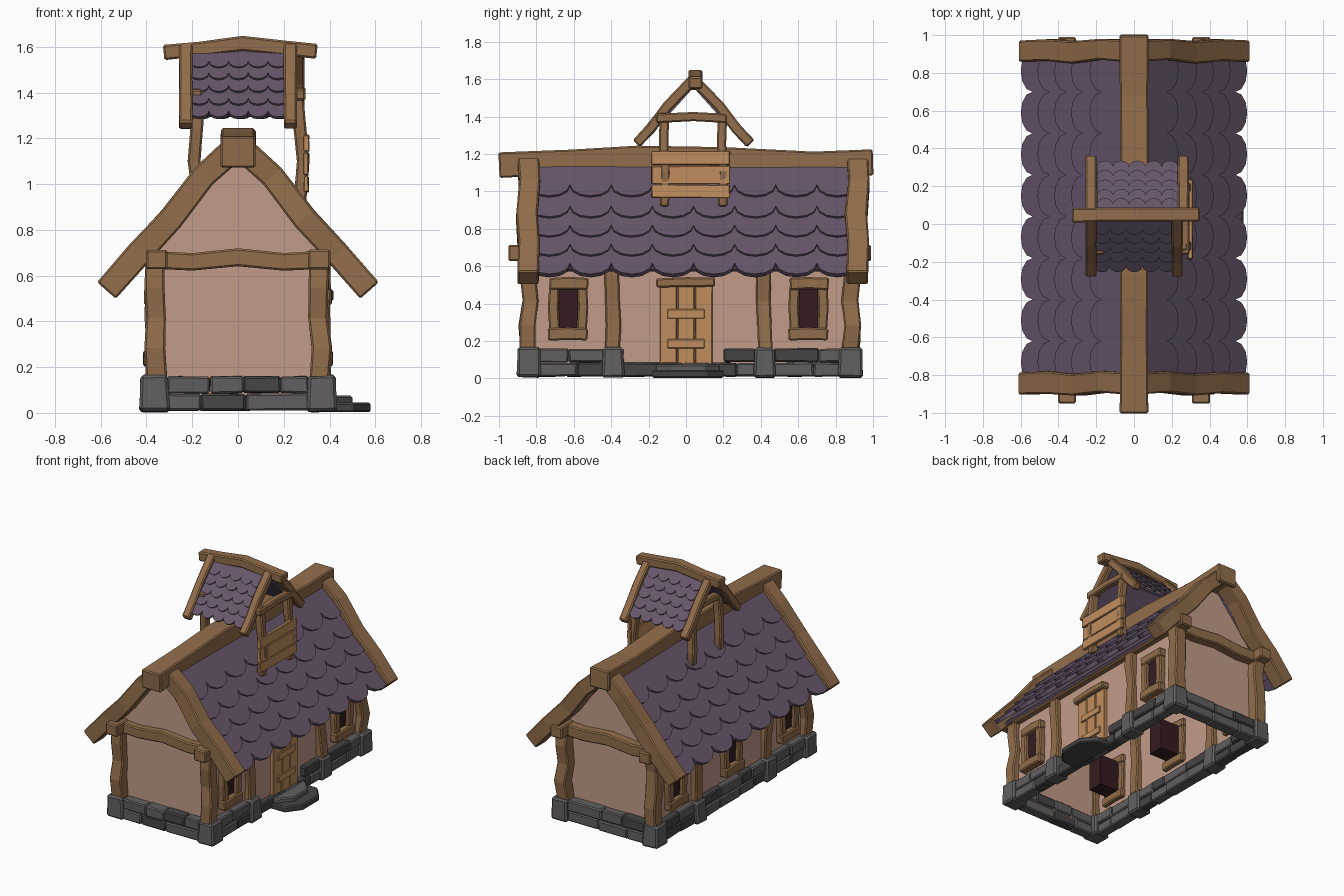
import bpy, bmesh, math, random
from mathutils import Vector

random.seed(4)
if bpy.data.objects.get("Cube"):
    bpy.data.objects.remove(bpy.data.objects["Cube"])


def material(name, r, g, b):
    m = bpy.data.materials.new(name)
    m.use_nodes = True
    m.diffuse_color = (r, g, b, 1)
    m.node_tree.nodes["Principled BSDF"].inputs["Base Color"].default_value = (r, g, b, 1)
    return m


WOOD = material("brown timber", .29, .155, .07)
PLANK = material("light planks", .53, .27, .11)
PLASTER = material("pink plaster", .54, .33, .25)
TILE = material("purple tiles", .135, .092, .145)
STONE = material("grey stone", .12, .115, .115)
DARK_STONE = material("dark stone", .062, .059, .06)
GLASS = material("dark window", .035, .012, .014)
X, Y, Z = Vector((1, 0, 0)), Vector((0, 1, 0)), Vector((0, 0, 1))


def finish(name, bm, mat, bevel=0):
    bmesh.ops.recalc_face_normals(bm, faces=bm.faces)
    me = bpy.data.meshes.new(name)
    bm.to_mesh(me)
    bm.free()
    me.materials.append(mat)
    ob = bpy.data.objects.new(name, me)
    bpy.context.collection.objects.link(ob)
    if bevel:
        mod = ob.modifiers.new("bevel", 'BEVEL')
        mod.width, mod.segments = bevel, 1
    return ob


def box(name, lo, hi, mat, bevel=.006, jitter=0, taper=1):
    bm = bmesh.new()
    bmesh.ops.create_cube(bm, size=1)
    lo, hi = Vector(lo), Vector(hi)
    for v in bm.verts:
        if v.co.z > 0:
            v.co.x *= taper
            v.co.y *= taper
        v.co = (lo + hi) / 2 + v.co * (hi - lo)
        v.co += Vector(random.uniform(-jitter, jitter) for _ in range(3))
    return finish(name, bm, mat, bevel)


def beam(name, path, w, h, side, mat=WOOD, wobble=.004):
    """Hewn timber: a rectangle, w along side and h across, swept on a path."""
    pts, bm, rings = [Vector(p) for p in path], bmesh.new(), []
    for i, p in enumerate(pts):
        t = (pts[min(i + 1, len(pts) - 1)] - pts[max(i - 1, 0)]).normalized()
        up = t.cross(side).normalized()
        k = 1 + random.uniform(-wobble, wobble) * 12
        rings.append([bm.verts.new(p + side * a * w * k / 2 + up * b * h * k / 2)
                      for a, b in ((-1, -1), (1, -1), (1, 1), (-1, 1))])
    for r, q in zip(rings, rings[1:]):
        for j in range(4):
            bm.faces.new((r[j], r[j - 1], q[j - 1], q[j]))
    bm.faces.new(rings[0])
    bm.faces.new(rings[-1])
    return finish(name, bm, mat, .008)


def post(name, x, y, z0, z1, size, bend=.012):
    path = [(x + random.uniform(-bend, bend), y + random.uniform(-bend, bend),
             z0 + (z1 - z0) * i / 4) for i in range(5)]
    return beam(name, path, size, size, X)


def prism(name, outline, offset, mat, bevel=0, open_base=False):
    bm = bmesh.new()
    face = bm.faces.new([bm.verts.new(p) for p in outline])
    new = bmesh.ops.extrude_face_region(bm, geom=[face], use_keep_orig=True)["geom"]
    bmesh.ops.translate(bm, vec=offset, verts=[v for v in new if isinstance(v, bmesh.types.BMVert)])
    if open_base:
        low = [f for f in bm.faces if all(v.co.z < .05 for v in f.verts)]
        bmesh.ops.delete(bm, geom=low, context='FACES')
    return finish(name, bm, mat, bevel)


def tiles(name, ridge, along, down, start, width, count, rows, length, scallop, thick):
    """Rows of scalloped tiles; rows hold the distance of each lower edge from the ridge."""
    normal = along.cross(down).normalized()
    if normal.z < 0:
        normal = -normal
    bm = bmesh.new()
    for bottom in rows:
        top = max(bottom - length, .01)
        for c in range(count):
            u0, mid = start + c * width, start + (c + .5) * width
            edge = [(u0, top), (u0 + width, top)]
            for k in range(7):
                a = math.pi * k / 6
                edge.append((mid + math.cos(a) * width / 2, bottom - scallop * (1 - math.sin(a))))
            layers = []
            for n in (0, thick):
                layers.append([bm.verts.new(ridge + along * u + down * v + normal *
                                            (n - thick * 1.2 + thick * 1.1 * (v - top) / length))
                               for u, v in edge])
            bm.faces.new(layers[0])
            bm.faces.new(layers[1])
            for j in range(len(edge)):
                bm.faces.new((layers[0][j - 1], layers[0][j], layers[1][j], layers[1][j - 1]))
    finish(name, bm, TILE)
    # Boarding under the tiles
    a, b = start, start + width * count
    v0, v1 = .02, rows[-1] - scallop
    quad = [ridge + along * u + down * v - normal * thick * 1.2
            for u, v in ((a, v0), (b, v0), (b, v1), (a, v1))]
    prism(name + "_boarding", quad, -normal * thick * .7, TILE)


# Plaster walls with gables, open underneath
prism("walls", [(-.36, -.82, .02), (.36, -.82, .02), (.36, -.82, .7), (0, -.82, 1.13),
                (-.36, -.82, .7)], (0, 1.67, 0), PLASTER, open_base=True)

# Foundation
POST_Y = (-.84, -.39, .42, .88)


def stone_run(name, a, b, along_y, fixed, doorway=False):
    for row in range(2):
        t = a
        while t < b - .02:
            e = t + random.uniform(.12, .24)
            if b - e < .09:
                e = b
            if not (doorway and row and t < .16 and e > -.18):
                d = .04 + random.uniform(-.006, .006)
                z = .01 + row * .076
                lo, hi = (t, fixed - d, z), (e, fixed + d, z + .074)
                if along_y:
                    lo, hi = (lo[1], lo[0], lo[2]), (hi[1], hi[0], hi[2])
                box(name, lo, hi, random.choice((STONE, STONE, DARK_STONE)), .008, .003)
            t = e


for s in (-1, 1):
    for a, b in zip(POST_Y, POST_Y[1:]):
        stone_run("side_stone", a + .05, b - .05, True, s * .365, s > 0 and a < 0 < b)
    stone_run("end_stone", -.31, .31, False, .015 + s * .865)
    for y in POST_Y:
        corner = abs(y) > .5
        cx = s * (.365 if corner else .37)
        r = .066 if corner else .06
        box("footing_stone", (cx - r, y - r, .005), (cx + r, y + r, .165), STONE, .012, .004, .9)
        post("wall_post", s * .358, y, .15, .68, .088 if corner else .08)
    # Long plates whose ends show past the gables
    beam("wall_plate", [(s * .355, -.95, .67), (s * .355, .02, .675), (s * .355, .99, .67)], .095, .085, X)
    # Gable tie beams
    y = .02 + s * .86
    beam("gable_tie_beam", [(-.39, y, .67), (-.2, y, .66), (0, y, .68), (.2, y, .66), (.39, y, .67)],
         .07, .08, Y)

# Entrance steps
for name, reach, half, z0, z1, mat in (("lower_step", .58, .19, .003, .045, DARK_STONE),
                                       ("upper_step", .5, .17, .03, .075, STONE)):
    plan = [(.37, -half), (reach - .08, -half), (reach, -half * .45), (reach, half * .5),
            (reach - .08, half), (.37, half)]
    prism(name, [(x, y + .01, z0) for x, y in plan], (0, 0, z1 - z0), mat, .008)

# Plank door
for i in range(3):
    y = -.14 + i * .095
    box("door_plank", (.34, y, .07), (.385 + .004 * (i % 2), y + .09, .51), PLANK, .004, .002)
for z in (.16, .32):
    box("door_batten", (.38, -.1, z), (.396, .1, z + .05), PLANK, .004)
beam("door_lintel", [(.375, -.16, .51), (.375, 0, .515), (.375, .155, .515)], .08, .05, X)


# Windows with rough timber frames
def window(s, y):
    x = s * .37
    box("window_recess", (min(s * .18, s * .375), y - .06, .26),
        (max(s * .18, s * .375), y + .06, .49), GLASS, 0)
    beam("window_sill", [(x, y - .108, .235), (x, y, .24), (x, y + .105, .235)], .085, .065, X)
    beam("window_lintel", [(x, y - .1, .505), (x, y, .51), (x, y + .108, .505)], .08, .065, X)
    for side in (-1, 1):
        beam("window_jamb", [(x, y + side * .072, .25), (x, y + side * .08, .38),
                             (x, y + side * .074, .5)], .065, .055, X)


for s, places in ((1, (-.63, .655)), (-1, (-.63, .015, .655))):
    for y in places:
        window(s, y)

# Main roof
for s in (-1, 1):
    tiles("roof_tiles", Vector((0, 0, 1.21)), Y, Vector((s * .656, 0, -.755)), -.84, .22, 8,
          (.33, .48, .615, .75, .885), .32, .085, .028)
    for y in (-.845, .915):
        beam("gable_rafter", [(0, y, 1.17), (s * .15, y + .01, 1.035), (s * .29, y - .006, .85),
                              (s * .43, y + .006, .70), (s * .575, y, .535)], .115, .11, Y)
beam("ridge_beam", [(0, -1, 1.14), (0, -.62, 1.158), (0, -.26, 1.178), (.005, .2, 1.17),
                    (0, .68, 1.145), (0, 1, 1.155)], .15, .135, X)

# Roof turret: posts, ties, rafters, tiles and ridge
for x, lean in ((-.18, -.012), (.27, .015)):
    for y in (-.115, .195):
        beam("turret_post", [(x, y, .92 if x > 0 else 1.0), (x + lean, y + .005, 1.1),
                             (x, y - .005, 1.25), (x - lean, y, 1.42)], .055, .05, X)
    beam("turret_tie", [(x, -.16, 1.39), (x, .04, 1.4), (x, .22, 1.39)], .05, .05, X)
for s in (-1, 1):
    shift = .016 * s
    run = Vector((0, s * .67, -.742))
    tiles("turret_tiles", Vector((0, .04, 1.6)), X, run, -.205 + shift / 2, .086, 5,
          (.13, .2, .275, .35, .425), .13, .04, .016)
    for x in (-.228, .245 + shift):
        beam("turret_rafter", [(x, .04, 1.6), (x, .04 + s * .14, 1.455), (x, .04 + s * .23, 1.335),
                               (x, .04 + s * .305, 1.255)], .058, .055, Y.cross(Z))
beam("turret_ridge", [(-.325, .045, 1.575), (-.17, .05, 1.59), (.02, .05, 1.615), (.2, .05, 1.595),
                      (.345, .05, 1.58)], .075, .065, Y)

# Plank board on the turret's door side
for z0, z1 in ((.965, 1.035), (1.038, 1.138), (1.141, 1.215)):
    box("turret_board", (.285, -.185, z0), (.31, .235, z1), PLANK, .004, .003)
